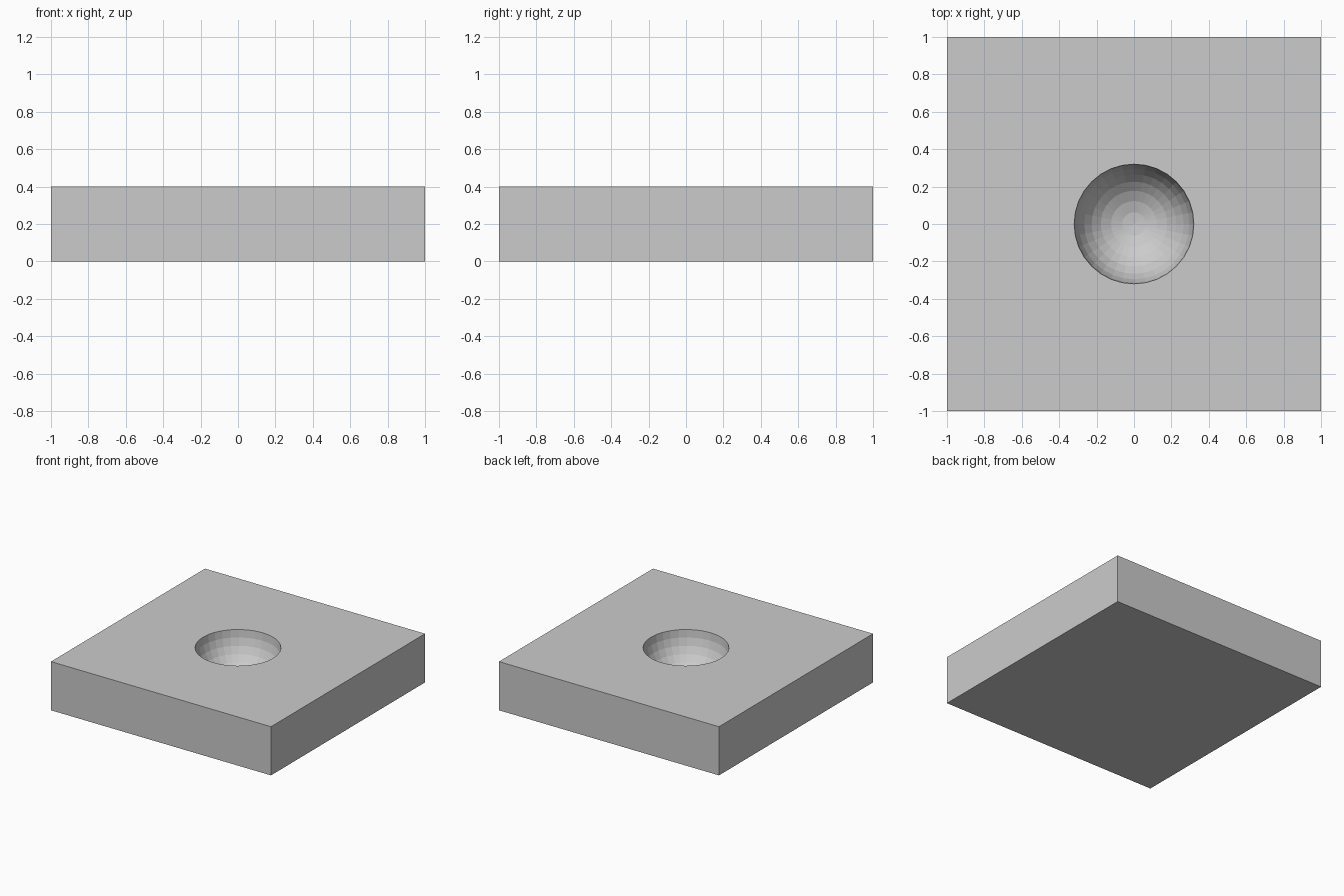
import bpy

if "Cube" in bpy.data.objects:
    bpy.data.objects.remove(bpy.data.objects["Cube"])

TOP = 0.4       # slab thickness
RADIUS = 0.32   # dimple radius at the top face

# Square slab standing on z = 0
bpy.ops.mesh.primitive_cube_add(size=1, location=(0, 0, TOP / 2))
slab = bpy.context.object
slab.name = "dimpled_slab"
slab.scale = (2, 2, TOP)
bpy.ops.object.transform_apply(location=True, rotation=False, scale=True)

# Faceted ball that scoops the hemispherical dimple
bpy.ops.mesh.primitive_uv_sphere_add(segments=32, ring_count=16,
                                     radius=RADIUS, location=(0, 0, TOP))
cutter = bpy.context.object
cutter.name = "dimple_cutter"
cutter.hide_render = True
cutter.display_type = 'WIRE'

# Cut the dimple
cut = slab.modifiers.new("dimple", 'BOOLEAN')
cut.operation = 'DIFFERENCE'
cut.solver = 'EXACT'
cut.object = cutter
